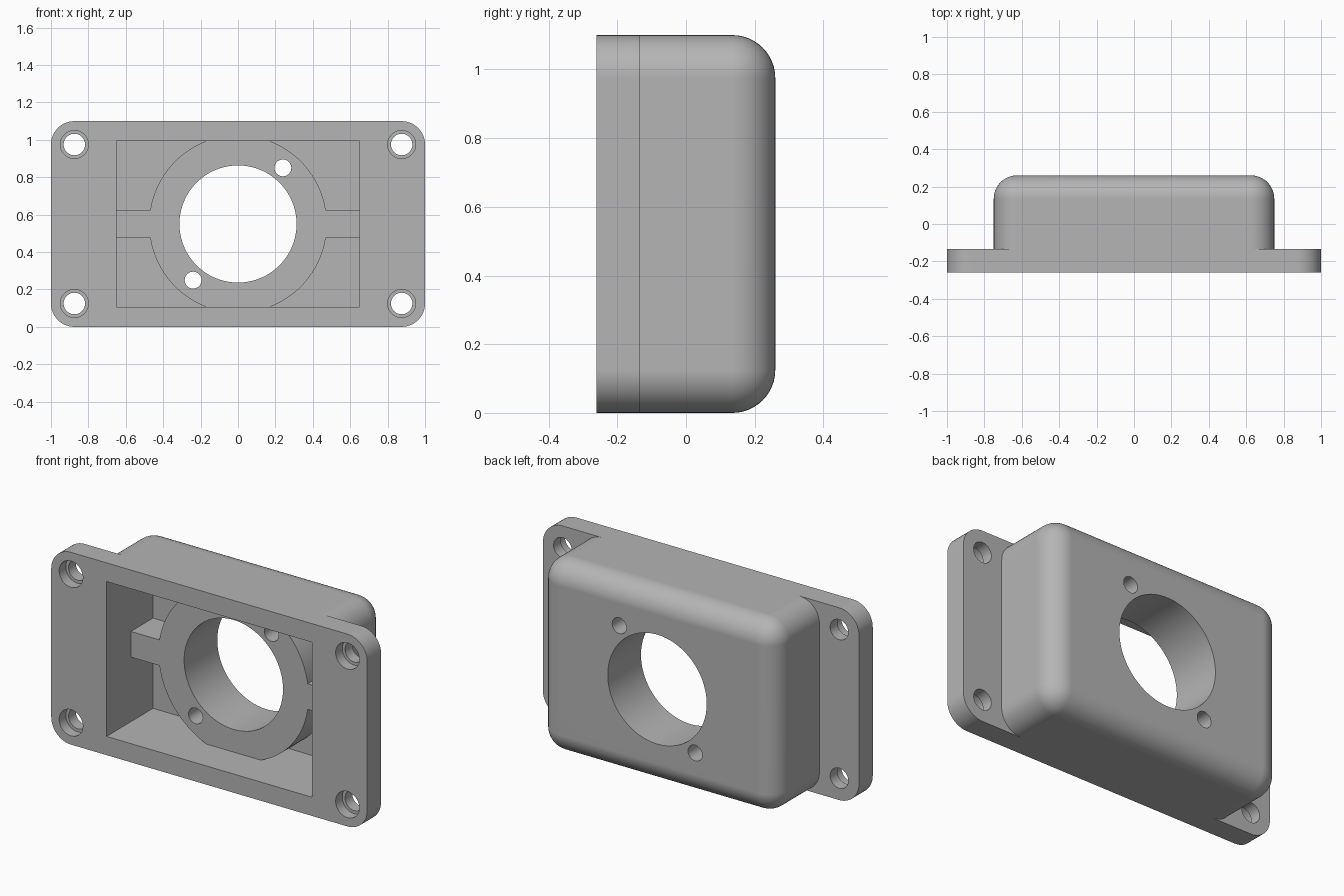
import bpy, bmesh, math
from mathutils import Matrix, Vector

cube = bpy.data.objects.get("Cube")
if cube:
    bpy.data.objects.remove(cube, do_unlink=True)

MID = 0.55            # height of the centre line
FRONT, BACK = -0.26, 0.26
ROUND = 0.125         # corner and edge radius

grey = bpy.data.materials.new("plain grey")
grey.use_nodes = True
COLOUR = (0.46, 0.46, 0.46, 1)
grey.diffuse_color = COLOUR
grey.node_tree.nodes["Principled BSDF"].inputs["Base Color"].default_value = COLOUR


def finish(bm, name):
    mesh = bpy.data.meshes.new(name)
    bm.to_mesh(mesh)
    bm.free()
    mesh.materials.append(grey)
    obj = bpy.data.objects.new(name, mesh)
    bpy.context.collection.objects.link(obj)
    return obj


def box(name, half_x, half_z, y0, y1, rounded=None):
    """Box around the centre line; rounded(edge) picks the edges to round."""
    bm = bmesh.new()
    bmesh.ops.create_cube(bm, size=2)
    for v in bm.verts:
        v.co = Vector((v.co.x * half_x, y1 if v.co.y > 0 else y0, MID + v.co.z * half_z))
    if rounded:
        edges = [e for e in bm.edges if rounded(e)]
        bmesh.ops.bevel(bm, geom=edges, offset=ROUND, segments=12,
                        profile=0.5, affect='EDGES', clamp_overlap=False)
    return finish(bm, name)


def rod(name, x, z, radius, y0, y1, sides=48):
    """Cylinder along y; z is measured from the centre line."""
    bm = bmesh.new()
    place = Matrix.Translation((x, (y0 + y1) / 2, MID + z)) @ Matrix.Rotation(math.pi / 2, 4, 'X')
    bmesh.ops.create_cone(bm, cap_ends=True, segments=sides, radius1=radius,
                          radius2=radius, depth=y1 - y0, matrix=place)
    return finish(bm, name)


def combine(target, tool, operation):
    mod = target.modifiers.new("combine", 'BOOLEAN')
    mod.operation, mod.object, mod.solver = operation, tool, 'EXACT'
    bpy.context.view_layer.objects.active = target
    bpy.ops.object.modifier_apply(modifier=mod.name)
    bpy.data.objects.remove(tool, do_unlink=True)


def runs_along_y(e):
    return abs(e.verts[0].co.y - e.verts[1].co.y) > 0.01


def not_at_front(e):
    return max(v.co.y for v in e.verts) > 0


# Mounting flange and rounded box behind it
housing = box("housing", 1, MID, FRONT, FRONT + 0.125, runs_along_y)
combine(housing, box("shell", 0.75, MID, -0.2, BACK, not_at_front), 'UNION')

# Pocket open to the front, leaving a collar and two side arms standing
pocket = box("pocket", 0.65, 0.443, -0.4, 0.16)
combine(pocket, rod("collar", 0, 0, 0.475, -0.04, 0.4, 128), 'DIFFERENCE')
combine(pocket, box("arms", 0.8, 0.0735, -0.04, 0.4), 'DIFFERENCE')
combine(housing, pocket, 'DIFFERENCE')

# Large bore and its two screw holes
combine(housing, rod("bore", 0, 0, 0.313, -0.5, 0.5, 128), 'DIFFERENCE')
for s in (-1, 1):
    combine(housing, rod("screw_hole", s * 0.24, s * 0.3, 0.045, -0.5, 0.5), 'DIFFERENCE')

# Counterbored mounting holes in the flange corners
for sx in (-1, 1):
    for sz in (-1, 1):
        x, z = sx * 0.875, sz * 0.425
        combine(housing, rod("mount_hole", x, z, 0.0575, -0.5, 0), 'DIFFERENCE')
        combine(housing, rod("counterbore", x, z, 0.075, -0.5, FRONT + 0.06), 'DIFFERENCE')

# Smooth curves, crisp edges
bpy.ops.object.select_all(action='DESELECT')
housing.select_set(True)
bpy.context.view_layer.objects.active = housing
bpy.ops.object.shade_smooth_by_angle(angle=math.radians(30))
flat = housing.modifiers.new("flat faces", 'WEIGHTED_NORMAL')
flat.keep_sharp = True
